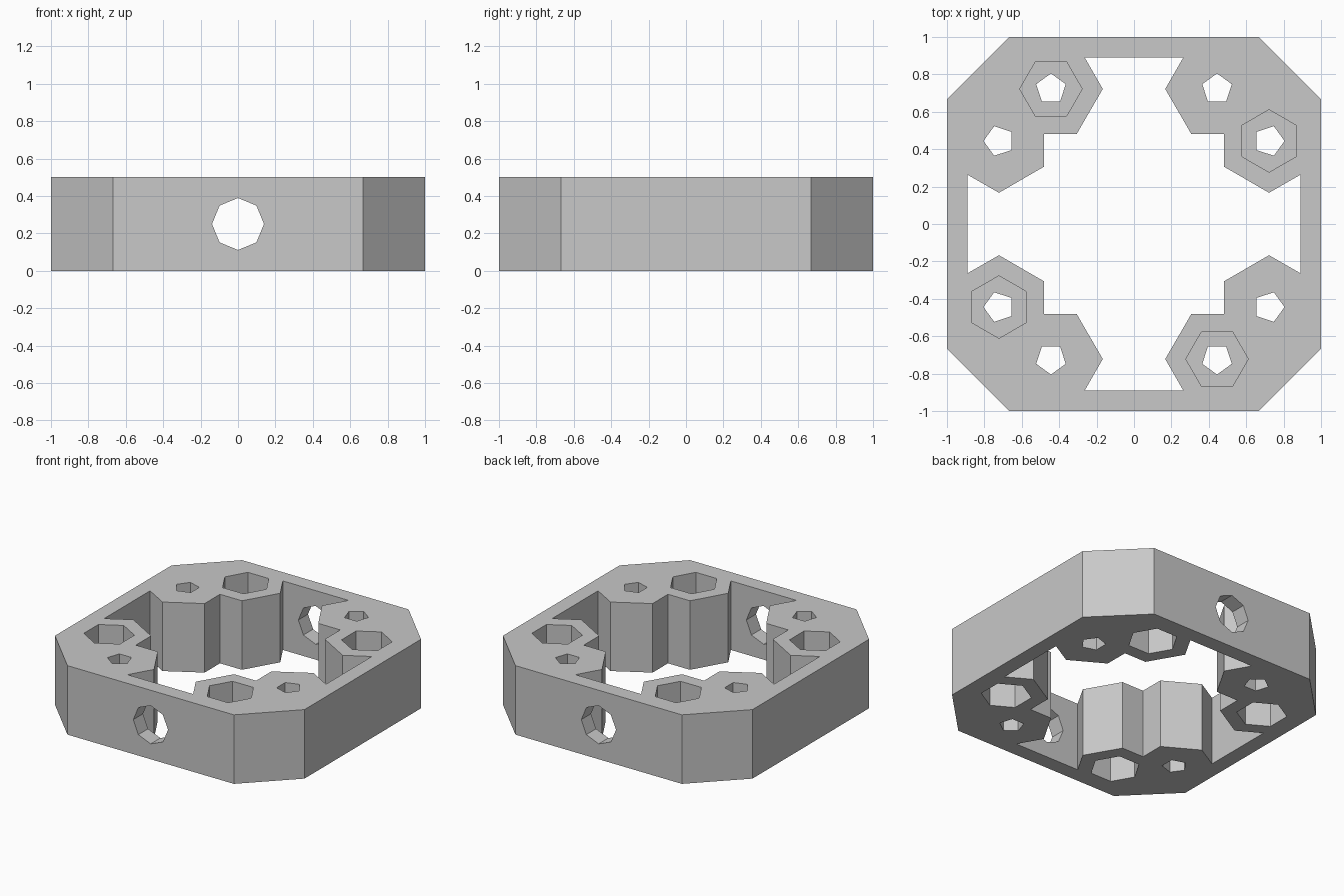
import bpy, bmesh
from math import pi, sin, cos
from mathutils import Matrix, Vector

cube = bpy.data.objects.get("Cube")
if cube:
    bpy.data.objects.remove(cube, do_unlink=True)

HEIGHT = 0.5
POCKET_DEPTH = 0.25

grey = bpy.data.materials.new("plain_grey")
grey.use_nodes = True
grey.diffuse_color = (0.58, 0.58, 0.58, 1)
grey.node_tree.nodes["Principled BSDF"].inputs["Base Color"].default_value = grey.diffuse_color


def prism(name, outline, bottom, top, matrix=Matrix()):
    """Extrude a flat outline from bottom to top, then place it."""
    bm = bmesh.new()
    face = bm.faces.new([bm.verts.new((x, y, bottom)) for x, y in outline])
    moved = bmesh.ops.extrude_face_region(bm, geom=[face])["geom"]
    bmesh.ops.translate(bm, vec=(0, 0, top - bottom),
                        verts=[g for g in moved if isinstance(g, bmesh.types.BMVert)])
    bm.transform(matrix)
    bmesh.ops.recalc_face_normals(bm, faces=bm.faces)
    mesh = bpy.data.meshes.new(name)
    bm.to_mesh(mesh)
    bm.free()
    mesh.materials.append(grey)
    obj = bpy.data.objects.new(name, mesh)
    bpy.context.collection.objects.link(obj)
    return obj


def ngon(sides, radius, centre=(0, 0), start=0.0):
    return [(centre[0] + radius * cos(start + 2 * pi * i / sides),
             centre[1] + radius * sin(start + 2 * pi * i / sides)) for i in range(sides)]


def four_turns(points):
    """Repeat a quarter outline around the centre."""
    return [tuple((Matrix.Rotation(q * pi / 2, 2) @ Vector(p))) for q in range(4) for p in points]


def cut(target, cutter):
    cutter.hide_render = True
    mod = target.modifiers.new("cut", "BOOLEAN")
    mod.operation = "DIFFERENCE"
    mod.solver = "EXACT"
    mod.object = cutter
    bpy.context.view_layer.objects.active = target
    bpy.ops.object.modifier_apply(modifier=mod.name)
    bpy.data.objects.remove(cutter, do_unlink=True)


# Chamfered square body
frame = prism("frame", four_turns([(1, 0.667), (0.667, 1)]), 0, HEIGHT)

# Central opening, leaving thin walls and paired hexagonal corner bosses
half = [(0.889, 0.263), (0.722, 0.167), (0.482, 0.306)]
quarter = half + [(0.482, 0.482)] + [(y, x) for x, y in reversed(half)]
cut(frame, prism("opening_cutter", four_turns(quarter), -0.1, HEIGHT + 0.1))

# Screw holes with nut pockets, alternating between top and bottom
for q in range(4):
    turn = q * pi / 2
    for centre, outward, on_top in (((0.722, 0.444), 0, True), ((0.444, 0.722), pi / 2, False)):
        spot = Matrix.Rotation(turn, 2) @ Vector(centre)
        low, high = ((HEIGHT - POCKET_DEPTH, HEIGHT + 0.1) if on_top
                     else (-0.1, POCKET_DEPTH))
        cut(frame, prism("pocket_cutter", ngon(6, 0.167, spot, turn + outward + pi / 2), low, high))
        cut(frame, prism("screw_cutter", ngon(5, 0.083, spot, turn + outward), -0.1, HEIGHT + 0.1))

# Octagonal cable hole through the front and back walls
place = Matrix.Translation((0, 0, HEIGHT / 2)) @ Matrix.Rotation(pi / 2, 4, "X")
cut(frame, prism("cable_cutter", ngon(8, 0.139), -1.2, 1.2, place))
